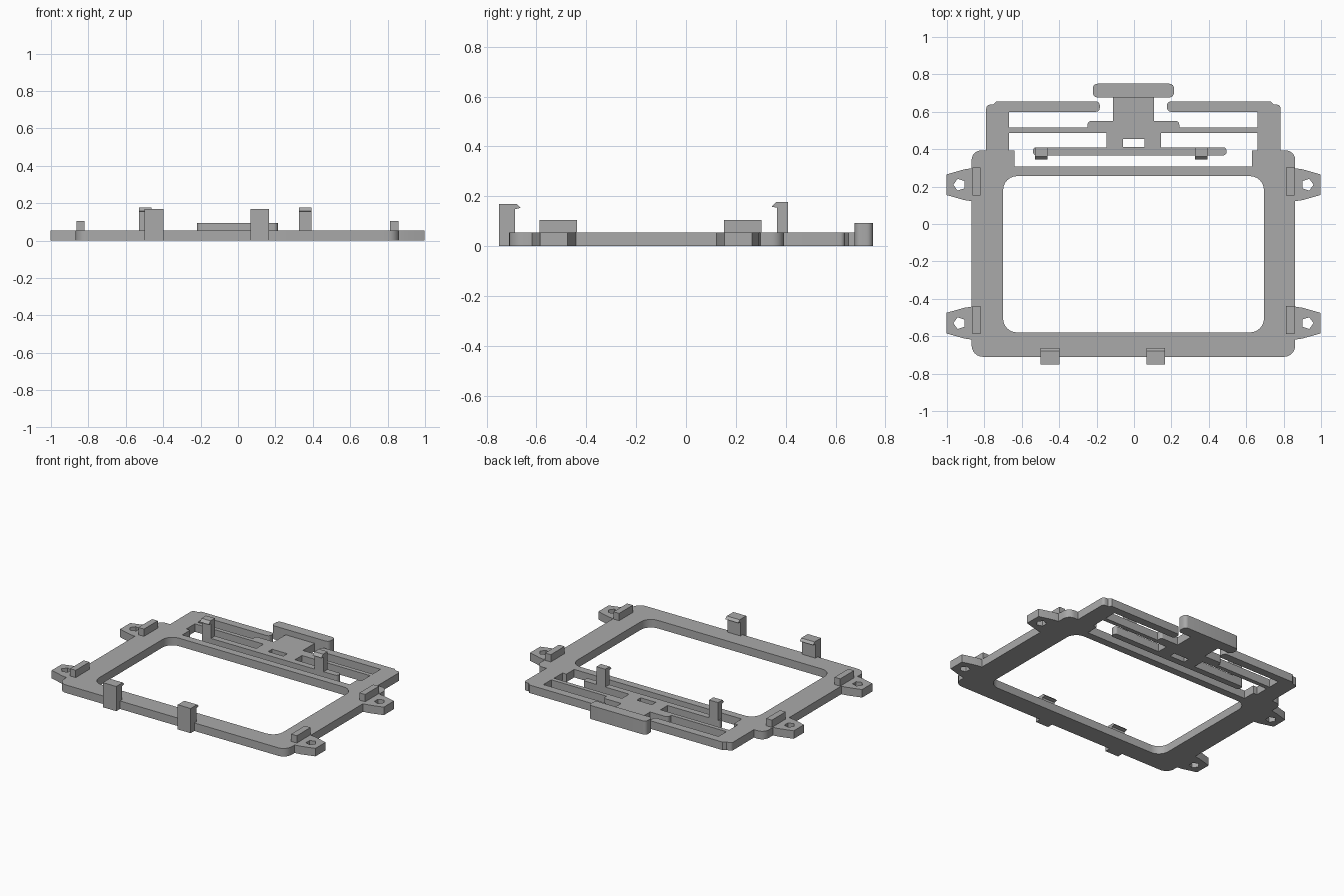
import bpy
import bmesh
import math
from mathutils import Vector, Matrix

if "Cube" in bpy.data.objects:
    bpy.data.objects.remove(bpy.data.objects["Cube"], do_unlink=True)

GREY = (0.4, 0.4, 0.4, 1)
grey = bpy.data.materials.new("grey plastic")
grey.use_nodes = True
grey.diffuse_color = GREY
grey.node_tree.nodes["Principled BSDF"].inputs["Base Color"].default_value = GREY

CX = -0.003      # symmetry line of the plate
THICK = 0.055


def rounded(points, steps=6):
    """Outline from (x, y[, radius]) corners, each radius turned into an arc."""
    out = []
    for i, p in enumerate(points):
        c = Vector(p[:2])
        if len(p) < 3:
            out.append(c)
            continue
        a = (Vector(points[i - 1][:2]) - c).normalized()
        b = (Vector(points[(i + 1) % len(points)][:2]) - c).normalized()
        half = a.angle(b) / 2
        centre = c + (a + b).normalized() * p[2] / math.sin(half)
        start = c + a * p[2] / math.tan(half) - centre
        end = c + b * p[2] / math.tan(half) - centre
        sweep = math.atan2(start.x * end.y - start.y * end.x, start.dot(end))
        for k in range(steps + 1):
            out.append(centre + Matrix.Rotation(sweep * k / steps, 2) @ start)
    return out


def prism(name, loops, low, high, matrix=Matrix()):
    """Fill the first loop, with any others as holes, and extrude it."""
    bm = bmesh.new()
    edges = []
    for loop in loops:
        vs = [bm.verts.new((p[0], p[1], low)) for p in loop]
        edges += [bm.edges.new((v, vs[i - 1])) for i, v in enumerate(vs)]
    bmesh.ops.triangle_fill(bm, edges=edges, use_beauty=True)
    top = bmesh.ops.extrude_face_region(bm, geom=bm.faces[:], use_keep_orig=True)
    verts = [g for g in top["geom"] if isinstance(g, bmesh.types.BMVert)]
    bmesh.ops.translate(bm, verts=verts, vec=(0, 0, high - low))
    bmesh.ops.transform(bm, matrix=matrix, verts=bm.verts[:])
    bmesh.ops.recalc_face_normals(bm, faces=bm.faces[:])
    mesh = bpy.data.meshes.new(name)
    bm.to_mesh(mesh)
    bm.free()
    mesh.materials.append(grey)
    obj = bpy.data.objects.new(name, mesh)
    bpy.context.collection.objects.link(obj)
    bpy.ops.object.select_all(action="DESELECT")
    obj.select_set(True)
    bpy.context.view_layer.objects.active = obj
    bpy.ops.object.shade_smooth_by_angle(angle=math.radians(30))
    return obj


def rect(x0, x1, y0, y1, r=None):
    corners = [(x0, y0), (x1, y0), (x1, y1), (x0, y1)]
    return rounded([c + (r,) for c in corners]) if r else corners


def mirrored(half):
    """Right-hand points, then the same points reflected in reverse order."""
    right = [(p[0] + CX, *p[1:]) for p in half]
    left = [(CX - p[0], *p[1:]) for p in reversed(half)]
    return rounded(right + left)


# Plate outline: lower corner, two ears, shoulder, upper arm, spring, stem
EARS = (-0.53, 0.21)
half = [(0.865, -0.71, 0.06)]
for c in EARS:
    ear = [(0.865, 0.088), (0.905, 0.082), (1.0, 0.055)]
    half += [(x, c - d) for x, d in ear] + [(x, c + d) for x, d in reversed(ear)]
half += [(0.865, 0.393, 0.05), (0.787, 0.393), (0.787, 0.638, 0.02),
         (0.75, 0.638), (0.733, 0.655), (0.18, 0.655, 0.02), (0.18, 0.6, 0.02),
         (0.664, 0.6), (0.664, 0.515), (0.245, 0.515), (0.245, 0.55, 0.018),
         (0.11, 0.55), (0.11, 0.69)]

# Openings: window, slot wrapped around the latch bar, latch hole, ear holes
window = rect(-0.7, 0.695, -0.58, 0.256, 0.075)
slot = rounded([(-0.667, 0.393), (-0.638, 0.393), (-0.638, 0.308), (0.632, 0.308),
                (0.632, 0.393), (0.661, 0.393), (0.661, 0.486), (0.145, 0.486),
                (0.145, 0.41), (0.495, 0.41, 0.018), (0.495, 0.367, 0.018),
                (-0.54, 0.367, 0.018), (-0.54, 0.41, 0.018), (-0.147, 0.41),
                (-0.147, 0.486), (-0.667, 0.486)])
holes = [window, slot, rect(-0.06, 0.055, 0.413, 0.455)]
for side in (-1, 1):
    for c in EARS:
        holes.append([(CX + side * (0.93 + 0.033 * math.cos(k * math.tau / 5)),
                       c + 0.033 * math.sin(k * math.tau / 5)) for k in range(5)])
prism("frame_plate", [mirrored(half)] + holes, 0, THICK)

# Raised thumb tab at the back
prism("thumb_tab", [rect(-0.22, 0.214, 0.677, 0.75, 0.025)], 0, 0.093)

# Raised pads beside the ears
for side, word in ((-1, "right"), (1, "left")):
    for c, end in zip(EARS, ("front", "back")):
        x = sorted((CX + side * 0.817, CX + side * 0.86))
        prism(f"{end}_{word}_pad", [rect(*x, c - 0.057, c + 0.092)], THICK, 0.105)

# Hooked clips: side profiles extruded across the width
ACROSS = Matrix(((0, 0, 1, 0), (1, 0, 0, 0), (0, 1, 0, 0), (0, 0, 0, 1)))
front_hook = [(-0.75, 0), (-0.687, 0), (-0.687, 0.148), (-0.663, 0.153),
              (-0.679, 0.169), (-0.75, 0.169)]
back_hook = [(0.41, THICK), (0.365, THICK), (0.365, 0.154), (0.344, 0.158),
             (0.362, 0.177), (0.41, 0.177)]
for name, profile, x0, x1 in (
        ("front_right_clip", front_hook, -0.5, -0.398),
        ("front_left_clip", front_hook, 0.068, 0.166),
        ("back_right_clip", back_hook, -0.53, -0.462),
        ("back_left_clip", back_hook, 0.325, 0.392)):
    prism(name, [profile], x0, x1, ACROSS)
